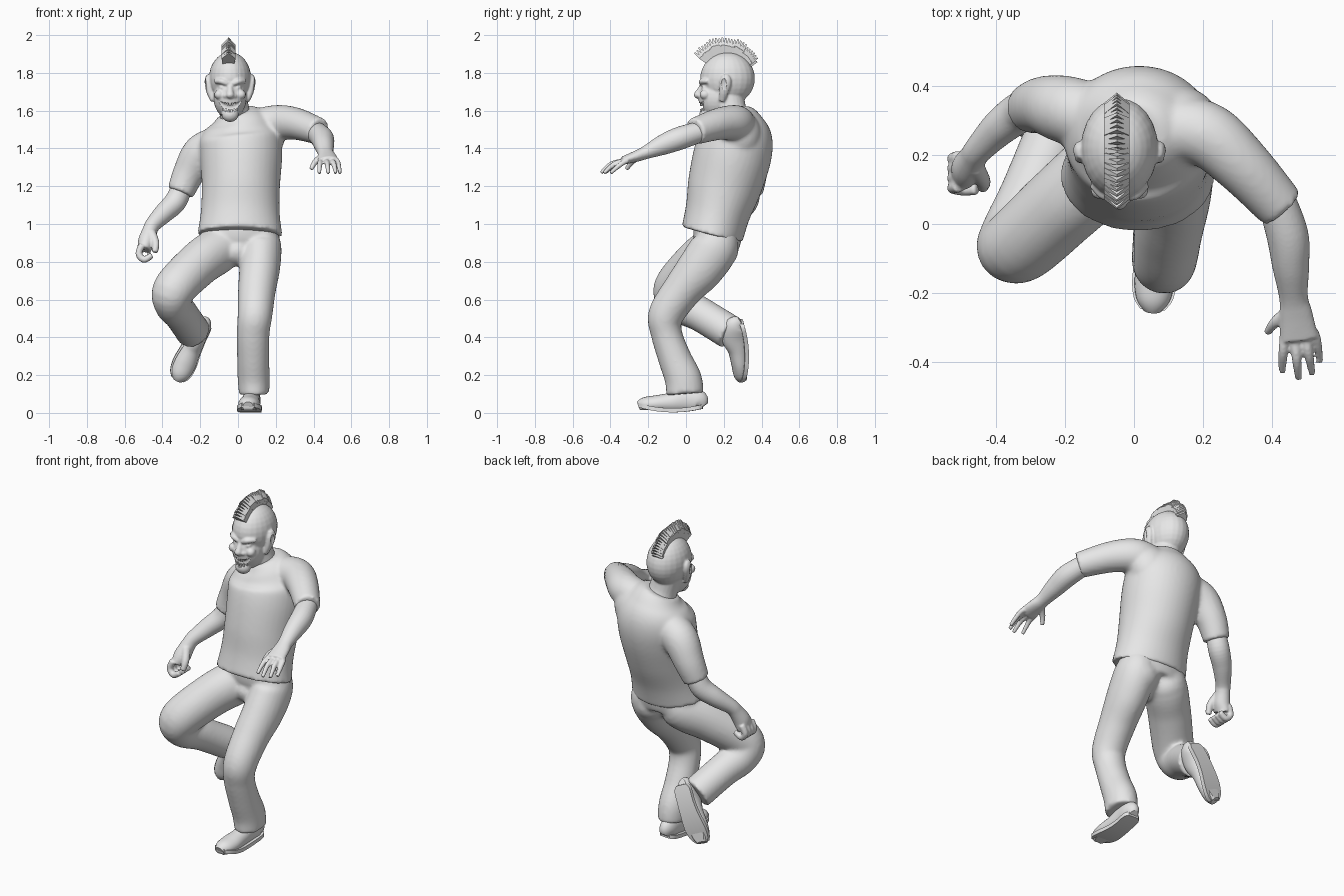
import bpy, bmesh, math, random
from mathutils import Vector, Matrix

random.seed(4)
old = bpy.data.objects.get("Cube")
if old:
    bpy.data.objects.remove(old, do_unlink=True)

grey = bpy.data.materials.new("plain grey")
grey.use_nodes = True
grey.diffuse_color = (0.8, 0.8, 0.8, 1)
for node in grey.node_tree.nodes:
    if node.type == 'BSDF_PRINCIPLED':
        node.inputs["Base Color"].default_value = (0.8, 0.8, 0.8, 1)

X, Y, Z = Vector((1, 0, 0)), Vector((0, 1, 0)), Vector((0, 0, 1))


def spline(points, steps=6):
    """Smooth curve through points of any dimension."""
    p = [Vector(q) for q in points]
    p = [p[0]] + p + [p[-1]]
    out = []
    for i in range(1, len(p) - 2):
        a, b, c, d = p[i - 1:i + 3]
        for k in range(steps):
            t = k / steps
            out.append((b * 2 + (c - a) * t + (a * 2 - b * 5 + c * 4 - d) * t * t
                        + (b * 3 - a - c * 3 + d) * t ** 3) * 0.5)
    return out + [p[-1]]


def tube(bm, stations, ref=X, sides=24):
    """Loft ellipses (x, y, z, radius along ref, other radius) along a curve."""
    pts = spline([s if len(s) == 5 else (*s, s[3]) for s in stations])
    pos = [Vector(p[:3]) for p in pts]
    rings = []
    for i, p in enumerate(pts):
        t = (pos[min(i + 1, len(pos) - 1)] - pos[max(i - 1, 0)]).normalized()
        u = (ref - t * ref.dot(t)).normalized()
        v = t.cross(u)
        rings.append([bm.verts.new(pos[i] + u * (p[3] * math.cos(a)) + v * (p[4] * math.sin(a)))
                      for a in (math.tau * k / sides for k in range(sides))])
    for r, s in zip(rings, rings[1:]):
        for k in range(sides):
            n = (k + 1) % sides
            bm.faces.new((r[k], r[n], s[n], s[k]))
    bm.faces.new(rings[0][::-1])
    bm.faces.new(rings[-1])


def ball(bm, centre, radii, turn=0):
    m = Matrix.Translation(centre) @ Matrix.Rotation(turn, 4, 'Z') @ Matrix.Diagonal((*radii, 1))
    bmesh.ops.create_uvsphere(bm, u_segments=24, v_segments=16, radius=1, matrix=m)


def finish(bm, name, voxel=0, smooth=True, relax=4):
    """Make the object; a voxel size blends its pieces into one skin."""
    bmesh.ops.recalc_face_normals(bm, faces=bm.faces)
    me = bpy.data.meshes.new(name)
    bm.to_mesh(me)
    bm.free()
    ob = bpy.data.objects.new(name, me)
    bpy.context.scene.collection.objects.link(ob)
    me.materials.append(grey)
    if smooth:
        for f in me.polygons:
            f.use_smooth = True
        me.set_sharp_from_angle(angle=math.radians(40))
    if voxel:
        m = ob.modifiers.new("blend", 'REMESH')
        m.mode, m.voxel_size, m.use_smooth_shade = 'VOXEL', voxel, True
        s = ob.modifiers.new("relax", 'SMOOTH')
        s.factor, s.iterations = 0.5, relax
    return ob


# Shirt: leaning torso, shoulder blades and two sleeves
bm = bmesh.new()
tube(bm, [(.01, .138, .945, .225, .166), (.012, .167, 1.06, .209, .172), (.015, .203, 1.2, .207, .195),
          (.017, .245, 1.36, .217, .206), (.01, .267, 1.46, .215, .192),
          (0, .262, 1.54, .165, .145), (-.015, .252, 1.59, .1, .1)], sides=40)
ball(bm, (-.12, .305, 1.39), (.12, .11, .12))
ball(bm, (.13, .29, 1.47), (.12, .11, .13))
tube(bm, [(.08, .28, 1.51, .094), (.205, .262, 1.535, .095), (.31, .175, 1.53, .085), (.43, .045, 1.49, .071)], Z)
tube(bm, [(-.08, .3, 1.43, .092), (-.19, .33, 1.38, .099), (-.26, .345, 1.27, .085), (-.305, .335, 1.165, .072)], Y)
finish(bm, "shirt", .011, relax=6)

# Trousers: hips, buttocks, standing left leg, raised right leg
bm = bmesh.new()
tube(bm, [(.01, .162, 1.0, .195, .125), (.01, .168, .93, .205, .128), (.01, .17, .86, .19, .11)], sides=40)
ball(bm, (-.005, .13, .855), (.09, .1, .08))
for x in (-.085, .105):
    ball(bm, (x, .165, .865), (.112, .113, .11))
tube(bm, [(.118, .16, .96, .09, .1), (.12, .152, .88, .11, .125), (.115, .08, .77, .108, .124),
          (.1, -.02, .65, .1, .104), (.09, -.105, .52, .092, .095), (.08, -.103, .42, .087, .083),
          (.08, -.06, .29, .085, .088), (.083, -.015, .18, .085, .098), (.085, -.005, .1, .08, .1)])
tube(bm, [(-.05, .165, .95, .1, .1), (-.09, .155, .875, .12, .125), (-.2, .06, .795, .118, .123),
          (-.335, -.062, .66, .113, .11), (-.345, -.03, .58, .1, .102), (-.3, .08, .52, .092, .092),
          (-.235, .235, .425, .092, .092)])
finish(bm, "trousers", .011, relax=6)

# Left arm with open hand
bm = bmesh.new()
tube(bm, [(.41, .08, 1.49, .055), (.445, -.03, 1.455, .061), (.455, -.12, 1.42, .054), (.463, -.21, 1.38, .042, .036),
          (.47, -.26, 1.36, .048, .03), (.48, -.335, 1.335, .056, .022)])
for base, tip, reach in ((.437, .43, -.43), (.466, .478, -.45), (.495, .518, -.435), (.521, .54, -.4)):
    tube(bm, [(base, -.31, 1.335, .014), ((base + tip) / 2, reach + .06, 1.32, .014),
              (tip, reach, 1.27, .01)], sides=12)
tube(bm, [(.45, -.25, 1.36, .018), (.41, -.285, 1.33, .016), (.387, -.315, 1.29, .011)], Z, 12)
finish(bm, "left_arm", .006, relax=2)

# Right arm with curled hand
bm = bmesh.new()
tube(bm, [(-.295, .34, 1.2, .055), (-.33, .325, 1.12, .059), (-.39, .28, 1.06, .053), (-.448, .22, 1.0, .042),
          (-.466, .195, .965, .04, .042), (-.483, .165, .91, .046, .05), (-.497, .15, .865, .036, .055)])
for i in range(4):
    y = .11 + .028 * i
    tube(bm, [(-.508, y, .89, .019), (-.525, y - .005, .842, .018), (-.497, y - .01, .812, .018),
              (-.455, y - .01, .835, .016)], Y, 12)
tube(bm, [(-.46, .165, .955, .026), (-.437, .125, .9, .021), (-.44, .105, .85, .016)], Y, 12)
finish(bm, "right_arm", .006, relax=2)


# Shoes: rounded upper on a bowed, slightly wider sole
def shoe(name, heel, toe_dir, up):
    back = -Vector(toe_dir).normalized()
    up = Vector(up)
    up = (up - back * up.dot(back)).normalized()
    side = back.cross(up)
    place = Matrix.Translation(heel) @ Matrix((side, back, up)).transposed().to_4x4()
    profile = [(-.004, .025, .06), (-.03, .043, .12), (-.1, .045, .135), (-.17, .05, .105),
               (-.25, .058, .09), (-.31, .05, .08), (-.343, .028, .058)]
    bm = bmesh.new()
    tube(bm, [(0, y, h / 2, w, h / 2) for y, w, h in profile])
    for v in bm.verts:
        v.co.z = max(v.co.z, .012)
    outline = spline([(w + .007, y) for y, w, h in profile])
    ring = [(x, y) for x, y in outline] + [(-x, y) for x, y in reversed(outline)]
    layers = [[bm.verts.new((x, y, z + .8 * (y + .16) ** 2)) for x, y in ring] for z in (0, .022)]
    n = len(ring)
    for k in range(n):
        j = (k + 1) % n
        bm.faces.new((layers[0][k], layers[0][j], layers[1][j], layers[1][k]))
    for layer in layers:
        for k in range(n // 2 - 1):
            bm.faces.new((layer[k], layer[k + 1], layer[n - 2 - k], layer[n - 1 - k]))
    bm.transform(place)
    finish(bm, name)


shoe("left_shoe", (.078, .093, .003), (-.025, -.35, 0), Z)
shoe("right_shoe", (-.178, .322, .49), (-.14, .01, -.3), (.12, -1, 0))

# Head: skull, jaw, neck and facial masses
cx = -.042
bm = bmesh.new()
ball(bm, (cx, .22, 1.77), (.112, .145, .14))
ball(bm, (cx, .165, 1.67), (.088, .1, .115))
ball(bm, (cx, .108, 1.58), (.045, .038, .04))
tube(bm, [(-.005, .27, 1.52, .085), (-.02, .24, 1.6, .08), (cx, .22, 1.7, .085)])
tube(bm, [(cx, .095, 1.745, .014), (cx, .075, 1.71, .016), (cx, .064, 1.685, .022)])
ball(bm, (cx, .063, 1.683), (.022, .022, .019))
for s in (-1, 1):
    ball(bm, (cx + s * .024, .08, 1.678), (.015, .02, .013))
    ball(bm, (cx + s * .058, .1, 1.685), (.026, .028, .025))
    ball(bm, (cx + s * .04, .1, 1.722), (.02, .018, .014))
    tube(bm, [(cx + s * .012, .083, 1.74, .012), (cx + s * .045, .084, 1.755, .015),
              (cx + s * .08, .115, 1.755, .011)], Z, 12)
    tube(bm, [(cx + s * .09, .19, 1.65, .012, .016), (cx + s * .108, .2, 1.7, .017, .026),
              (cx + s * .118, .21, 1.755, .017, .031), (cx + s * .114, .208, 1.79, .01, .016)])
head = finish(bm, "head", .006, relax=3)

# Grinning mouth and ear hollows are carved out
bm = bmesh.new()
tube(bm, [(cx - .06, .092, 1.65, .004), (cx - .04, .075, 1.628, .018), (cx, .064, 1.615, .027),
          (cx + .04, .075, 1.628, .018), (cx + .06, .092, 1.65, .004)], Z, 16)
for s in (-1, 1):
    ball(bm, (cx + s * .134, .198, 1.738), (.01, .017, .034), s * .3)
cutter = finish(bm, "carving_shapes")
cutter.hide_render = True
carve = head.modifiers.new("carve", 'BOOLEAN')
carve.object, carve.operation, carve.solver = cutter, 'DIFFERENCE', 'EXACT'
graph = bpy.context.evaluated_depsgraph_get()
head.data = bpy.data.meshes.new_from_object(head.evaluated_get(graph))
head.modifiers.clear()
bpy.data.objects.remove(cutter, do_unlink=True)

# Two rows of teeth
bm = bmesh.new()
for row, z in ((7, 1.634), (6, 1.598)):
    for i in range(row):
        s = 2 * i / (row - 1) - 1
        place = Matrix.Translation((cx + .036 * s, .08 + .016 * s * s, z + .013 * s * s))
        bmesh.ops.create_cube(bm, size=1, matrix=place @ Matrix.Diagonal((.009, .012, .018, 1)))
finish(bm, "teeth", smooth=False)

# Mohawk: a fan of thick pointed slabs over the skull
bm = bmesh.new()
count = 26
for i in range(count):
    f = i / (count - 1)
    angle = math.radians(-52 + 112 * f)
    out = Vector((0, math.sin(angle), math.cos(angle)))
    along = X.cross(out)
    tip = .225 - .04 * f * f + random.uniform(-.006, .006)
    shape = [(-.028, .115, .006), (.028, .115, .006), (.037, tip - .04, .009),
             (0, tip, .004), (-.037, tip - .04, .009)]
    a, b = [[bm.verts.new(Vector((-.05, .22, 1.77)) + X * x + out * r + along * side * thick)
             for x, r, thick in shape] for side in (-1, 1)]
    bm.faces.new(a)
    bm.faces.new(b[::-1])
    for k in range(5):
        j = (k + 1) % 5
        bm.faces.new((a[k], b[k], b[j], a[j]))
finish(bm, "mohawk", smooth=False)
